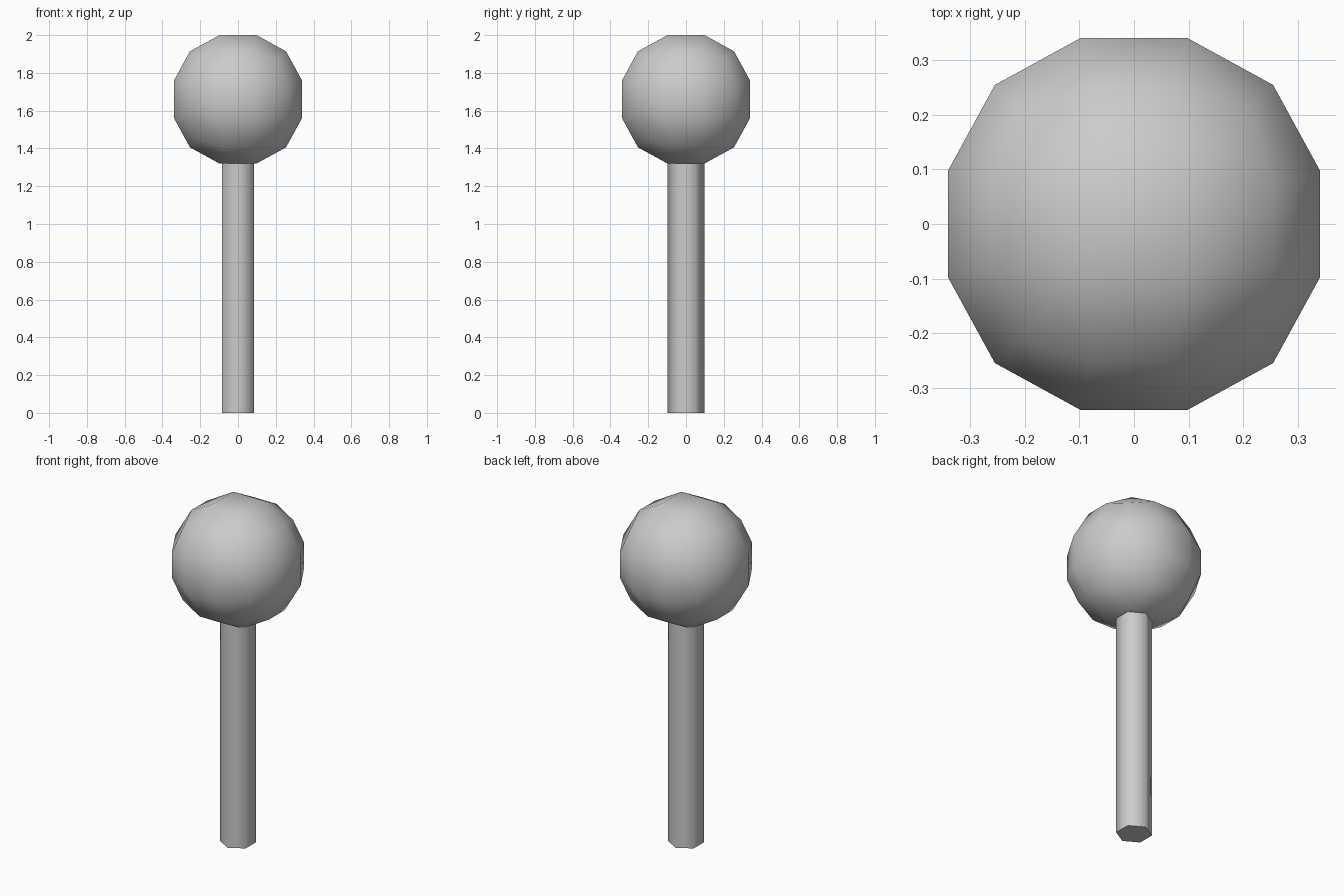
import bpy, bmesh, math
from mathutils import Vector

if "Cube" in bpy.data.objects:
    bpy.data.objects.remove(bpy.data.objects["Cube"])

CENTRE_Z = 1.66
RADIUS = 0.367


def add_object(name, bm):
    bmesh.ops.recalc_face_normals(bm, faces=bm.faces[:])
    mesh = bpy.data.meshes.new(name)
    bm.to_mesh(mesh)
    bm.free()
    obj = bpy.data.objects.new(name, mesh)
    bpy.context.collection.objects.link(obj)
    bpy.ops.object.select_all(action='DESELECT')
    obj.select_set(True)
    bpy.context.view_layer.objects.active = obj
    bpy.ops.object.shade_smooth_by_angle(angle=math.radians(65))
    return obj


# Round crown: a cube with 3 x 3 quads per side, pushed out to a ball
bm = bmesh.new()
bmesh.ops.create_cube(bm, size=2)
bmesh.ops.subdivide_edges(bm, edges=bm.edges[:], cuts=2, use_grid_fill=True)
for v in bm.verts:
    # move the inner grid lines so the ball matches the 12-sided outline
    p = Vector([math.copysign(0.287, c) if abs(c) < 0.9 else c for c in v.co])
    v.co = p.normalized() * RADIUS + Vector((0, 0, CENTRE_Z))
# level the six flat sides exactly
add_object("crown", bm)

# Six-sided trunk, corners on the y axis, ending just inside the crown
bm = bmesh.new()
bottom = [bm.verts.new((0.097 * math.sin(i * math.pi / 3),
                        0.097 * math.cos(i * math.pi / 3), 0)) for i in range(6)]
face = bm.faces.new(bottom)
top = bmesh.ops.extrude_face_region(bm, geom=[face], use_keep_orig=True)["geom"]
for v in top:
    if isinstance(v, bmesh.types.BMVert):
        v.co.z = 1.33
add_object("trunk", bm)
